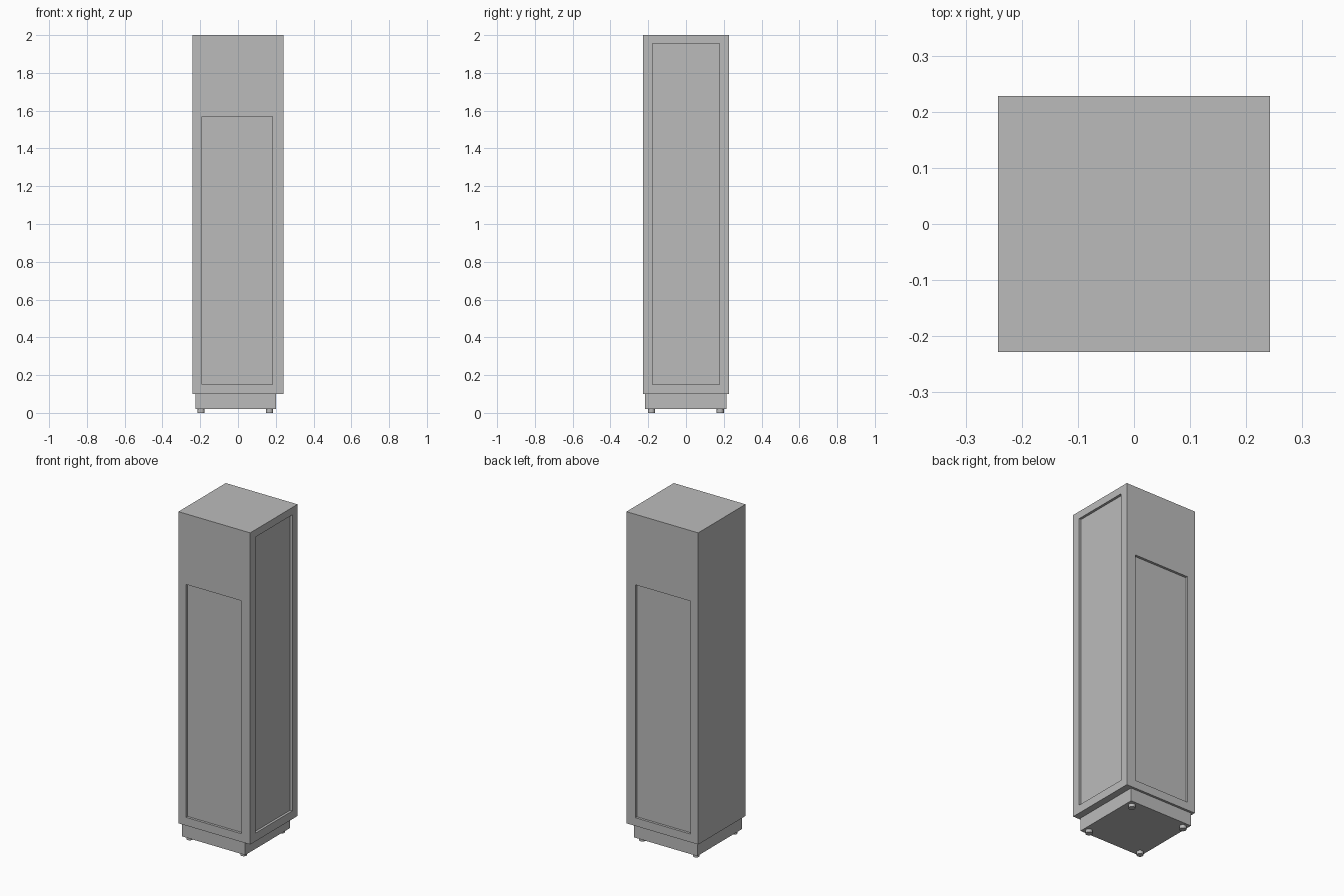
import bpy
import bmesh
from mathutils import Matrix, Vector

if "Cube" in bpy.data.objects:
    bpy.data.objects.remove(bpy.data.objects["Cube"])

grey = bpy.data.materials.new("grey")
grey.diffuse_color = (0.5, 0.5, 0.5, 1)
grey.use_nodes = True
grey.node_tree.nodes["Principled BSDF"].inputs["Base Color"].default_value = grey.diffuse_color


def finish(name, bm):
    mesh = bpy.data.meshes.new(name)
    bm.to_mesh(mesh)
    bm.free()
    mesh.materials.append(grey)
    obj = bpy.data.objects.new(name, mesh)
    bpy.context.collection.objects.link(obj)
    return obj


def box(name, lo, hi):
    lo, hi = Vector(lo), Vector(hi)
    bm = bmesh.new()
    bmesh.ops.create_cube(bm, size=1, matrix=Matrix.Translation((lo + hi) / 2)
                          @ Matrix.Diagonal((*(hi - lo), 1)))
    return finish(name, bm)


X, Y, DEPTH = 0.242, 0.228, 0.015

# Tall cabinet body
body = box("cabinet_body", (-X, -Y, 0.10), (X, Y, 2.0))

# Recessed panels: front, back and right side; the left side is plain
cutters = [
    box("front_recess", (-0.19, -Y - 0.05, 0.15), (0.182, -Y + DEPTH, 1.57)),
    box("back_recess", (-0.19, Y - DEPTH, 0.15), (0.182, Y + 0.05, 1.57)),
    box("right_recess", (X - DEPTH, -0.178, 0.15), (X + 0.05, 0.178, 1.955)),
]
for cutter in cutters:
    cutter.hide_render = True
    mod = body.modifiers.new(cutter.name, 'BOOLEAN')
    mod.operation = 'DIFFERENCE'
    mod.solver = 'EXACT'
    mod.object = cutter
bpy.context.view_layer.objects.active = body
for mod in list(body.modifiers):
    bpy.ops.object.modifier_apply(modifier=mod.name)
for cutter in cutters:
    bpy.data.objects.remove(cutter)

# Plinth, slightly narrower than the body
box("plinth", (-0.226, -0.216, 0.02), (0.20, 0.214, 0.10))

# Four small round feet
for side, x in (("left", -0.196), ("right", 0.167)):
    for end, y in (("front", -0.183), ("back", 0.181)):
        bm = bmesh.new()
        bmesh.ops.create_cone(bm, cap_ends=True, segments=24, radius1=0.019,
                              radius2=0.019, depth=0.02,
                              matrix=Matrix.Translation((x, y, 0.01)))
        foot = finish(f"{end}_{side}_foot", bm)
        bpy.ops.object.select_all(action='DESELECT')
        foot.select_set(True)
        bpy.context.view_layer.objects.active = foot
        bpy.ops.object.shade_smooth_by_angle()
